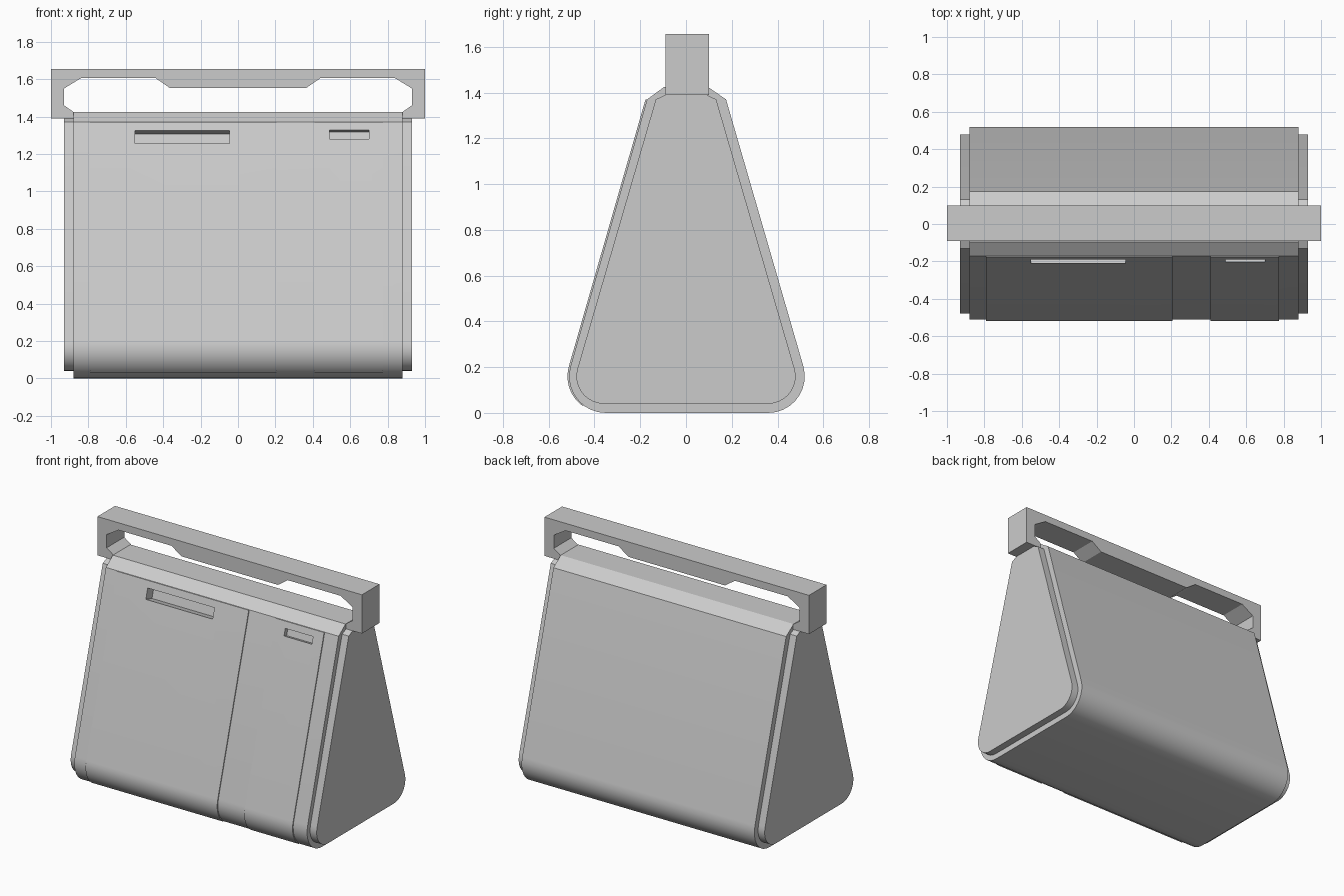
import bpy, bmesh, math
from mathutils import Matrix

if "Cube" in bpy.data.objects:
    bpy.data.objects.remove(bpy.data.objects["Cube"])

SLOPE = math.atan2(0.336, 1.167)   # lean of the long walls


def prism(name, pts, lo, hi, axis):
    """Extrude a 2D outline along x (pts = y,z) or along y (pts = x,z)."""
    def place(p, t):
        return (t, p[0], p[1]) if axis == 'x' else (p[0], t, p[1])
    bm = bmesh.new()
    a = [bm.verts.new(place(p, lo)) for p in pts]
    b = [bm.verts.new(place(p, hi)) for p in pts]
    bm.faces.new(a)
    bm.faces.new(b[::-1])
    n = len(pts)
    for i in range(n):
        bm.faces.new((a[i], a[(i + 1) % n], b[(i + 1) % n], b[i]))
    bmesh.ops.recalc_face_normals(bm, faces=bm.faces)
    me = bpy.data.meshes.new(name)
    bm.to_mesh(me)
    bm.free()
    ob = bpy.data.objects.new(name, me)
    bpy.context.collection.objects.link(ob)
    return ob


def arc(c, r, start=-math.pi / 2, n=9):
    """Rounded lower corner from the floor up to the sloping wall (z centre 0.16)."""
    return [(c + r * math.cos(start + (SLOPE - start) * i / n),
             0.16 + r * math.sin(start + (SLOPE - start) * i / n)) for i in range(n + 1)]


def front(pts):
    return [(-y, z) for y, z in pts]


def cut(ob, cutter):
    m = ob.modifiers.new("slot", 'BOOLEAN')
    m.operation = 'DIFFERENCE'
    m.solver = 'EXACT'
    m.object = cutter
    bpy.context.view_layer.objects.active = ob
    bpy.ops.object.modifier_apply(modifier=m.name)


# tent-shaped body, front wall set back slightly behind the doors
back_side = arc(0.359, 0.16) + [(0.175, 1.37), (0.095, 1.425)]
front_side = front(arc(0.351, 0.16) + [(0.17, 1.37), (0.095, 1.425)])
body = prism("body", back_side + front_side[::-1], -0.88, 0.88, 'x')

# inset end caps
half = arc(0.359, 0.12) + [(0.132, 1.37), (0.09, 1.39)]
caps = [prism("end_cap", half + front(half)[::-1], min(s * 0.87, s * 0.93),
              max(s * 0.87, s * 0.93), 'x') for s in (-1, 1)]

# doors following the front wall
z0 = math.asin((0.03 - 0.16) / 0.16)
outer = arc(0.358, 0.16, z0) + [(0.177, 1.37)]
inner = [(0.14, 1.37)] + arc(0.358, 0.12, z0)[::-1]
large_door = prism("large_door", front(outer + inner), -0.79, 0.205, 'x')
small_door = prism("small_door", front(outer + inner), 0.41, 0.775, 'x')

# recessed grips cut square to the sloping doors: x range, z range, depth
for door, x0, x1, zl, zh, depth in ((large_door, -0.55, -0.045, 1.255, 1.325, 0.07),
                                    (small_door, 0.49, 0.70, 1.28, 1.327, 0.03)):
    zc = (zl + zh) / 2
    yc = -(0.177 + (1.37 - zc) * math.tan(SLOPE))
    h = (zh - zl) / math.cos(SLOPE) / 2
    cutter = prism("grip_cutter", [(-depth, -h), (depth, -h), (depth, h), (-depth, h)], x0, x1, 'x')
    cutter.data.transform(Matrix.Translation((0, yc, zc)) @ Matrix.Rotation(-SLOPE, 4, 'X'))
    cut(door, cutter)
    cut(body, cutter)
    bpy.data.objects.remove(cutter)

# carrying handle with a thicker middle grip
half = [(1.0, 1.655), (1.0, 1.39), (0.88, 1.39), (0.88, 1.425), (0.93, 1.46),
        (0.93, 1.55), (0.84, 1.605), (0.44, 1.605), (0.365, 1.553)]
prism("handle", half + [(-x, z) for x, z in half[::-1]], -0.09, 0.1, 'y')

# smooth the rounded corners only
bpy.ops.object.select_all(action='DESELECT')
for ob in [body, large_door, small_door] + caps:
    ob.select_set(True)
bpy.context.view_layer.objects.active = body
bpy.ops.object.shade_smooth_by_angle(angle=math.radians(25))
